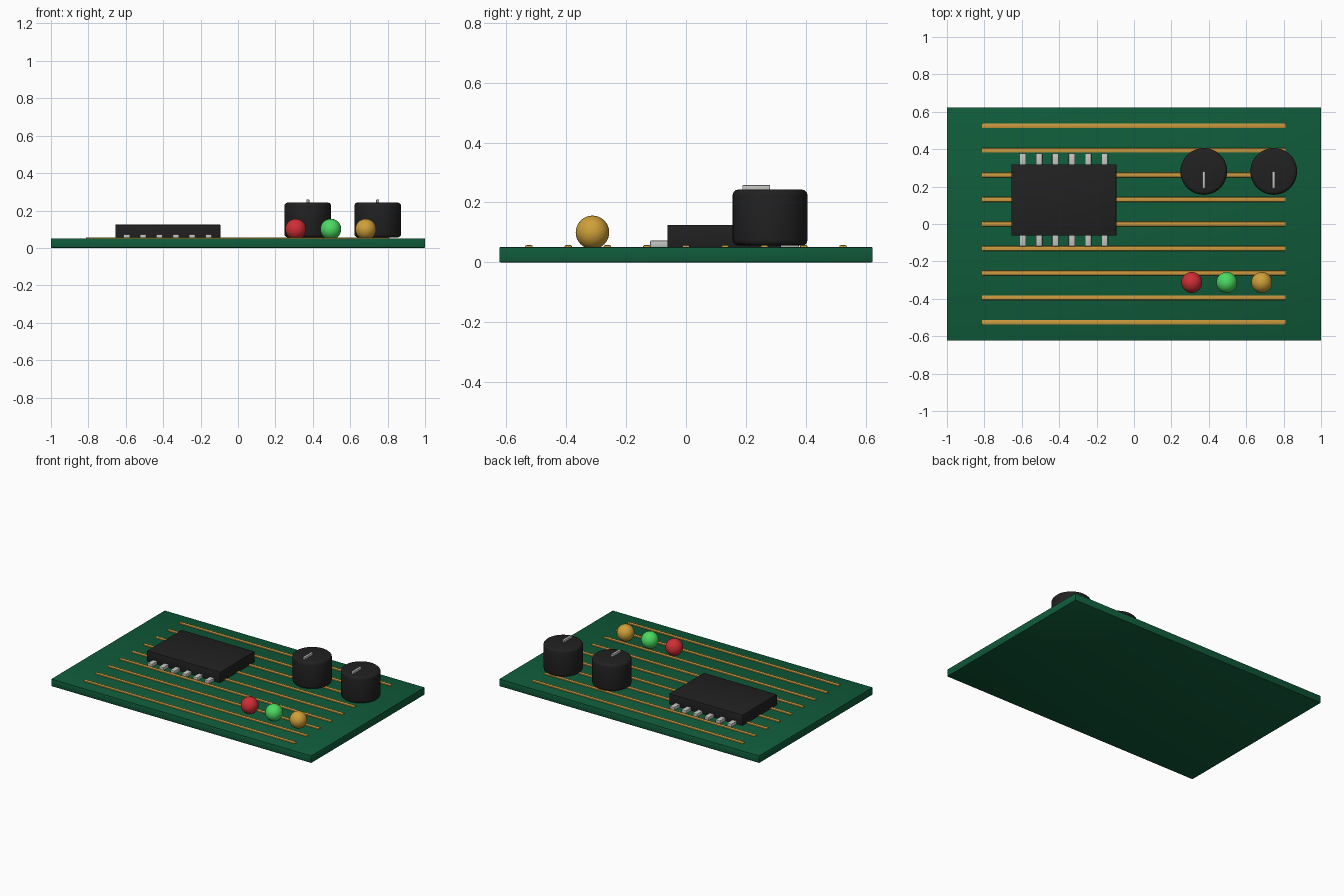
import bpy, math

if "Cube" in bpy.data.objects:
    bpy.data.objects.remove(bpy.data.objects["Cube"])


def material(name, rgb):
    m = bpy.data.materials.new(name)
    m.diffuse_color = (*rgb, 1)
    m.use_nodes = True
    m.node_tree.nodes["Principled BSDF"].inputs["Base Color"].default_value = m.diffuse_color
    return m


GREEN = material("board green", (0.005, 0.105, 0.042))
COPPER = material("copper gold", (0.60, 0.32, 0.05))
BLACK = material("matte black", (0.015, 0.015, 0.016))
SILVER = material("silver", (0.56, 0.56, 0.54))
RED = material("lamp red", (0.62, 0.028, 0.035))
LIME = material("lamp green", (0.07, 0.70, 0.12))
AMBER = material("lamp amber", (0.62, 0.35, 0.04))


def finish(name, mat, bevel=0.0, segments=2):
    """Name, colour, bevel and smooth the active object."""
    o = bpy.context.object
    o.name = name
    o.data.materials.append(mat)
    if bevel:
        b = o.modifiers.new("bevel", 'BEVEL')
        b.width, b.segments = bevel, segments
        b.limit_method = 'ANGLE'
        b.angle_limit = math.radians(40)
        bpy.ops.object.modifier_apply(modifier="bevel")
    bpy.ops.object.shade_smooth_by_angle(angle=math.radians(35))
    return o


def box(name, mat, x, y, z, bevel=0.0, segments=2):
    """Box from (min, max) ranges on each axis."""
    ranges = (x, y, z)
    bpy.ops.mesh.primitive_cube_add(size=1, location=[(a + b) / 2 for a, b in ranges])
    bpy.context.object.scale = [b - a for a, b in ranges]
    bpy.ops.object.transform_apply(location=False, rotation=False, scale=True)
    return finish(name, mat, bevel, segments)


# Board
box("board", GREEN, (-1, 1), (-0.624, 0.624), (0, 0.051), 0.004)

# Copper traces running along the board
for i in range(9):
    y = (i - 4) * 0.1312
    box(f"trace_{i + 1}", COPPER, (-0.813, 0.811), (y - 0.0125, y + 0.0125),
        (0.044, 0.057), 0.004)

# Chip body with two rows of pins
box("chip_body", BLACK, (-0.656, -0.094), (-0.0625, 0.318), (0.049, 0.125), 0.004)
for side, (inner, outer) in {"front": (-0.04, -0.12), "back": (0.30, 0.377)}.items():
    for i in range(6):
        x = -0.595 + i * 0.0875
        box(f"chip_pin_{side}_{i + 1}", SILVER, (x - 0.0175, x + 0.0175),
            tuple(sorted((inner, outer))), (0.049, 0.073), 0.004)

# Knobs with a pointer on top
for i, x in enumerate((0.373, 0.747)):
    bpy.ops.mesh.primitive_cylinder_add(vertices=48, radius=0.125, depth=0.187,
                                        location=(x, 0.281, 0.1495))
    finish(f"knob_{i + 1}", BLACK, 0.018, 3)
    box(f"knob_pointer_{i + 1}", SILVER, (x - 0.008, x + 0.008), (0.189, 0.281),
        (0.235, 0.258), 0.002)

# Indicator lamps
for name, mat, x in (("red", RED, 0.309), ("green", LIME, 0.496), ("amber", AMBER, 0.683)):
    bpy.ops.mesh.primitive_uv_sphere_add(segments=32, ring_count=16, radius=0.056,
                                         location=(x, -0.3125, 0.1))
    o = finish(f"lamp_{name}", mat)
